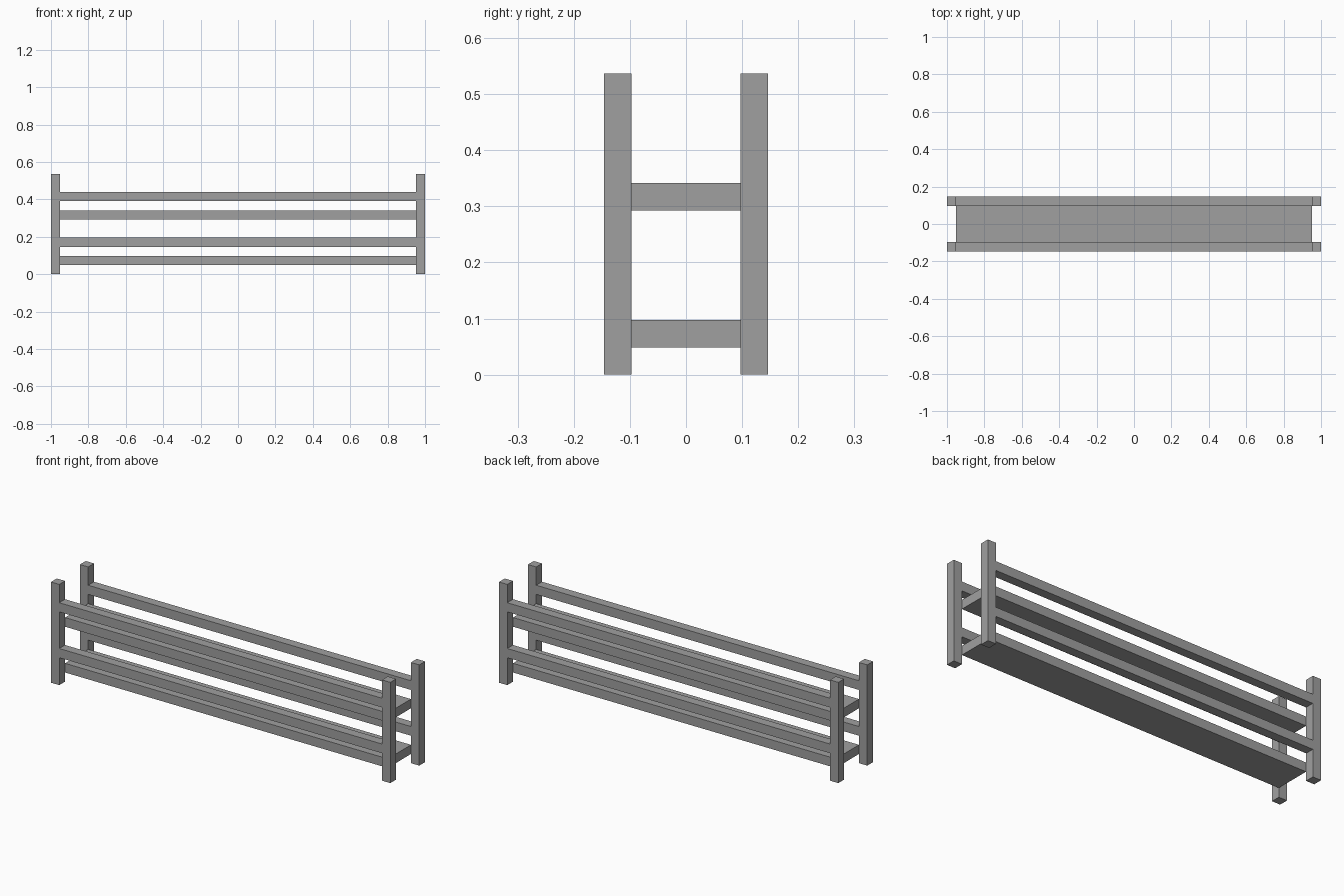
import bpy

cube = bpy.data.objects.get("Cube")
if cube:
    bpy.data.objects.remove(cube, do_unlink=True)

U = 2 / 41  # one timber thickness; the rack is 41 x 6 x 11 timbers

# Single flat grey
grey = bpy.data.materials.new("plain_grey")
grey.use_nodes = True
colour = (0.35, 0.35, 0.35, 1)
grey.diffuse_color = colour
grey.node_tree.nodes["Principled BSDF"].inputs["Base Color"].default_value = colour


def box(name, centre, size):
    """Box with centre and size given in timber thicknesses."""
    bpy.ops.mesh.primitive_cube_add(size=1, location=[c * U for c in centre])
    ob = bpy.context.object
    ob.name = name
    ob.scale = [s * U for s in size]
    bpy.ops.object.transform_apply(location=False, rotation=False, scale=True)
    ob.data.materials.append(grey)


for y_name, y in (("front", -2.5), ("back", 2.5)):
    # Corner posts
    for x_name, x in (("right", -20), ("left", 20)):
        box(f"{y_name}_{x_name}_post", (x, y, 5.5), (1, 1, 11))
    # Long rails between the posts
    for z_name, z in (("lower", 3.5), ("upper", 8.5)):
        box(f"{y_name}_{z_name}_rail", (0, y, z), (39, 1, 1))

# Shelves between the front and back
for z_name, z in (("lower", 1.5), ("upper", 6.5)):
    box(f"{z_name}_shelf", (0, 0, z), (39, 4, 1))
